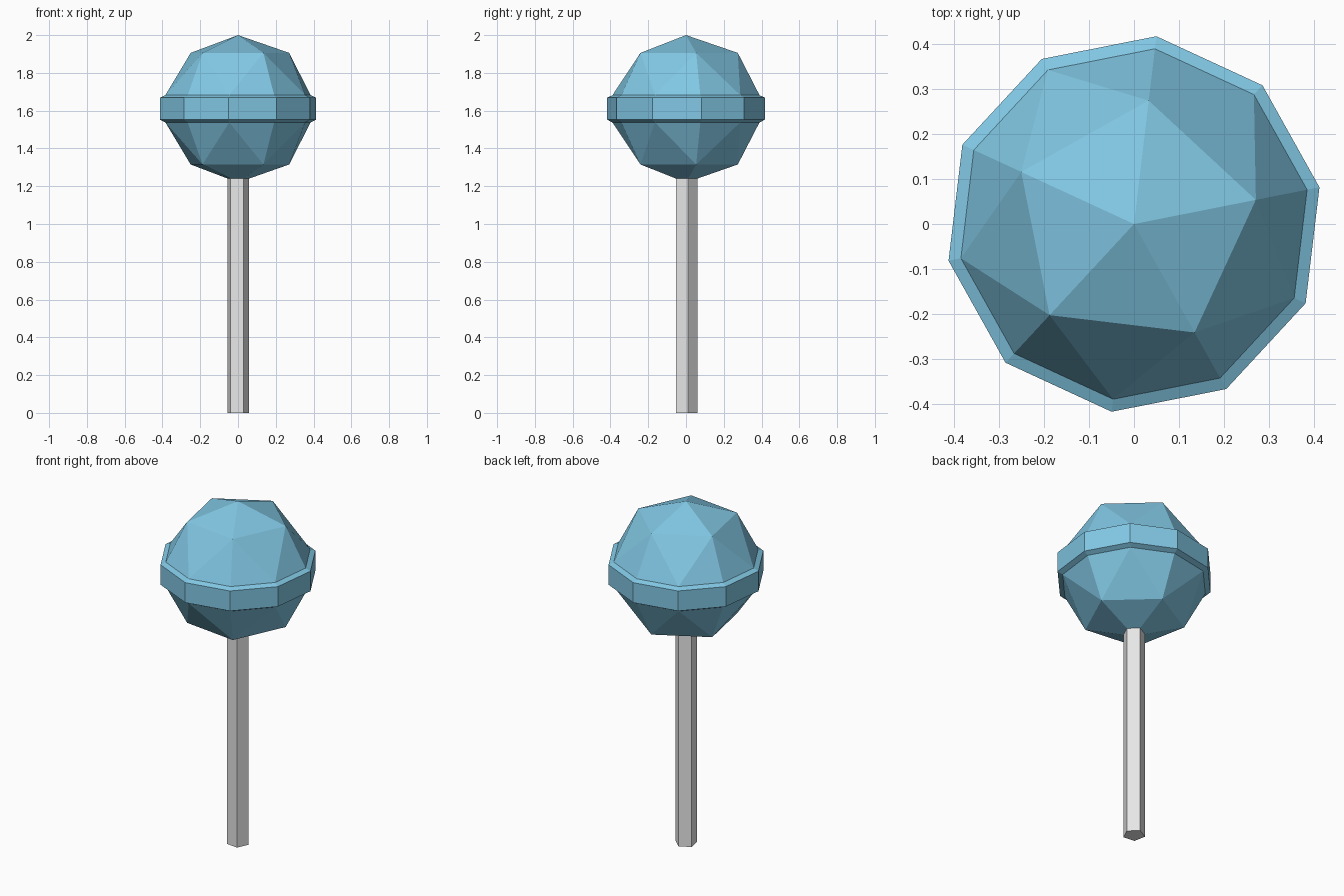
import bpy, bmesh, math

if "Cube" in bpy.data.objects:
    bpy.data.objects.remove(bpy.data.objects["Cube"])

TURN = math.radians(11.2)  # shared rotation of every ring


def material(name, rgb):
    m = bpy.data.materials.new(name)
    m.diffuse_color = (*rgb, 1)
    m.use_nodes = True
    m.node_tree.nodes["Principled BSDF"].inputs["Base Color"].default_value = m.diffuse_color
    return m


def ring(bm, n, r, z):
    return [bm.verts.new((r * math.cos(TURN + math.tau * i / n),
                          r * math.sin(TURN + math.tau * i / n), z)) for i in range(n)]


def bridge(bm, a, b):
    n = len(a)
    for i in range(n):
        j = (i + 1) % n
        bm.faces.new((a[i], a[j], b[j], b[i]))


def facet(bm, five, ten):
    # triangles between a five-sided ring and a ten-sided ring
    for i in range(5):
        p, q = five[i], five[(i + 1) % 5]
        d0, d1, d2 = ten[2 * i], ten[2 * i + 1], ten[(2 * i + 2) % 10]
        for tri in ((p, d0, d1), (p, d1, q), (q, d1, d2)):
            bm.faces.new(tri)


def finish(bm, name, mat):
    bmesh.ops.recalc_face_normals(bm, faces=bm.faces[:])
    mesh = bpy.data.meshes.new(name)
    bm.to_mesh(mesh)
    bm.free()
    mesh.materials.append(mat)
    obj = bpy.data.objects.new(name, mesh)
    bpy.context.collection.objects.link(obj)
    return obj


blue = material("sky blue candy", (0.22, 0.57, 0.77))
white = material("pale stick", (0.8, 0.8, 0.8))

# Candy ball: faceted dome, raised band, faceted underside
bm = bmesh.new()
tip = bm.verts.new((0, 0, 2))
upper = ring(bm, 5, 0.276, 1.906)
band = [ring(bm, 10, r, z) for r, z in
        ((0.392, 1.682), (0.42, 1.669), (0.42, 1.552), (0.392, 1.538))]
lower = ring(bm, 5, 0.276, 1.315)
neck = ring(bm, 5, 0.059, 1.24)
for i in range(5):
    bm.faces.new((tip, upper[i], upper[(i + 1) % 5]))
facet(bm, upper, band[0])
for a, b in zip(band, band[1:]):
    bridge(bm, a, b)
facet(bm, lower, band[-1])
bridge(bm, lower, neck)
bm.faces.new(neck)
finish(bm, "candy_ball", blue)

# Five-sided stick
bm = bmesh.new()
foot = ring(bm, 5, 0.06, 0)
top = ring(bm, 5, 0.06, 1.243)
bridge(bm, foot, top)
bm.faces.new(foot)
bm.faces.new(top)
finish(bm, "stick", white)
